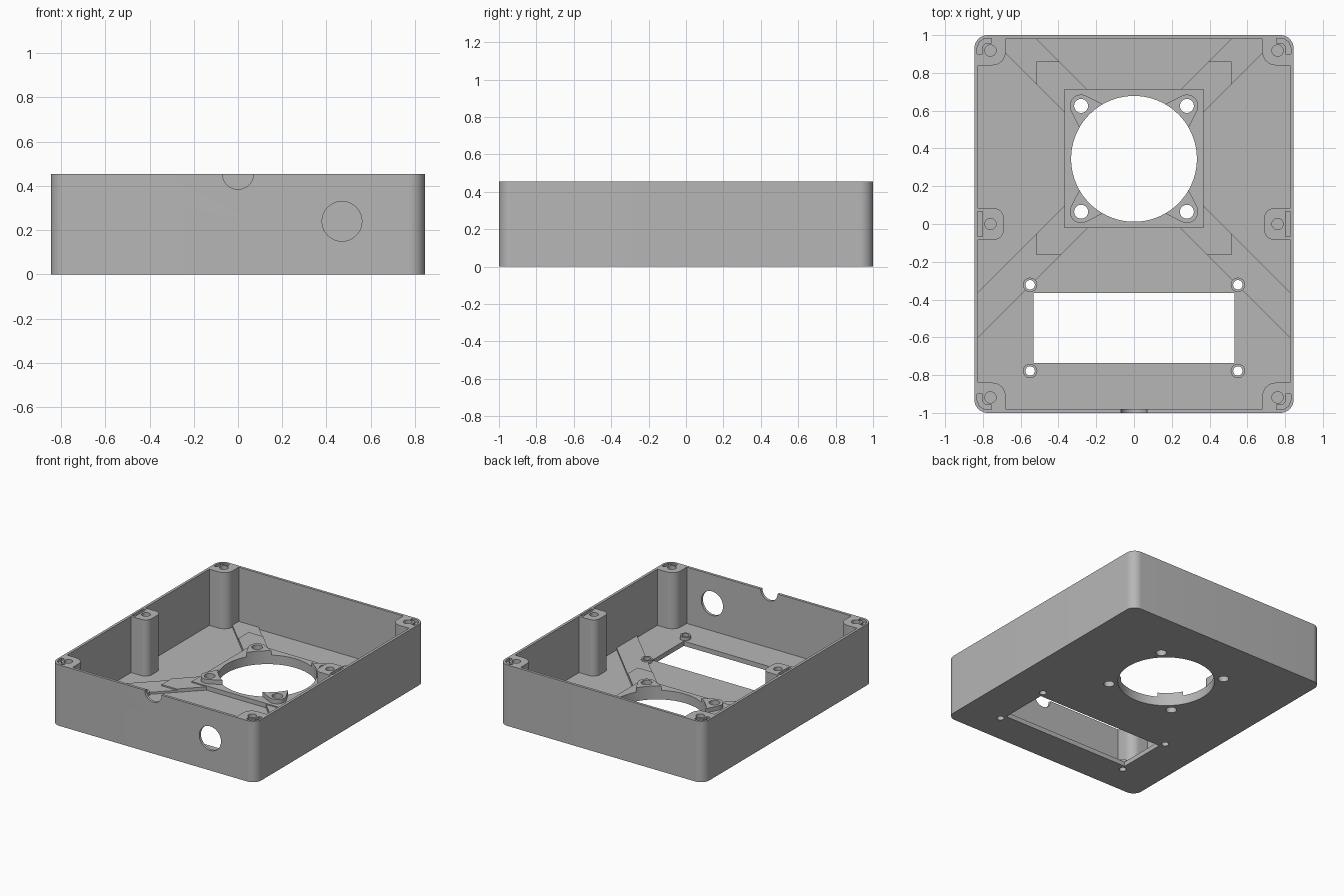
import bpy, bmesh, math
from math import sin, cos, pi

if "Cube" in bpy.data.objects:
    bpy.data.objects.remove(bpy.data.objects["Cube"])

mat = bpy.data.materials.new("plain_grey")
mat.diffuse_color = (0.47, 0.47, 0.47, 1)
mat.use_nodes = True
mat.node_tree.nodes["Principled BSDF"].inputs["Base Color"].default_value = mat.diffuse_color

H, FLOOR = 0.455, 0.035
FAN_Y, FAN_R = 0.345, 0.333


def prism(name, outline, z0, z1):
    """Extrude a counter-clockwise outline from z0 to z1."""
    bm = bmesh.new()
    base = bm.faces.new([bm.verts.new((x, y, z0)) for x, y in outline])
    top = bmesh.ops.extrude_face_region(bm, geom=[base])["geom"]
    for v in top:
        if isinstance(v, bmesh.types.BMVert):
            v.co.z = z1
    bmesh.ops.recalc_face_normals(bm, faces=bm.faces)
    me = bpy.data.meshes.new(name)
    bm.to_mesh(me)
    bm.free()
    me.materials.append(mat)
    ob = bpy.data.objects.new(name, me)
    bpy.context.collection.objects.link(ob)
    return ob


def circle(x, y, r, n=32):
    return [(x + r * cos(2 * pi * i / n), y + r * sin(2 * pi * i / n)) for i in range(n)]


def rounded(x0, x1, y0, y1, radii, n=8):
    """Rectangle with radii for the corners (+x+y, -x+y, -x-y, +x-y)."""
    pts = []
    corners = [(x1, y1, -1, -1), (x0, y1, 1, -1), (x0, y0, 1, 1), (x1, y0, -1, 1)]
    for k, ((x, y, sx, sy), r) in enumerate(zip(corners, radii)):
        if r == 0:
            pts.append((x, y))
            continue
        for i in range(n + 1):
            a = (k + i / n) * pi / 2
            pts.append((x + sx * r + r * cos(a), y + sy * r + r * sin(a)))
    return pts


def mirror(pts, sx, sy):
    out = [(x * sx, y * sy) for x, y in pts]
    return out if sx * sy > 0 else out[::-1]


def combine(target, tool, op, keep=False):
    m = target.modifiers.new("b", "BOOLEAN")
    m.operation, m.object, m.solver = op, tool, "EXACT"
    bpy.context.view_layer.objects.active = target
    bpy.ops.object.modifier_apply(modifier="b")
    if not keep:
        bpy.data.objects.remove(tool)


SIDES = [(sx, sy) for sx in (1, -1) for sy in (1, -1)]
CAVITY = rounded(-0.825, 0.825, -0.98, 0.98, [0.05] * 4)

# open case with thin walls
case = prism("case", rounded(-0.845, 0.845, -1, 1, [0.07] * 4, 12), 0, H)
combine(case, prism("cavity", CAVITY, FLOOR, H + 0.1), "DIFFERENCE")

# lid screw posts: four corners and two side middles
corner = rounded(0.68, 0.832, 0.84, 0.987, (0.05, 0, 0.07, 0))
middle = rounded(0.69, 0.835, -0.083, 0.083, (0, 0.05, 0.05, 0))
posts = [mirror(corner, sx, sy) for sx, sy in SIDES] + [mirror(middle, s, 1) for s in (1, -1)]
for p in posts:
    combine(case, prism("post", p, 0.02, H), "UNION")

# screw holes and locating slots in the post tops
slot = [(0.83, 0.90), (0.83, 0.935), (0.818, 0.965), (0.79, 0.982), (0.755, 0.982),
        (0.755, 0.957), (0.785, 0.957), (0.803, 0.94), (0.803, 0.90)]
for sx, sy in SIDES:
    combine(case, prism("slot", mirror(slot, sx, sy), H - 0.02, H + 0.1), "DIFFERENCE")
    combine(case, prism("hole", circle(sx * 0.76, sy * 0.918, 0.03, 24), 0.2, H + 0.1), "DIFFERENCE")
for s in (1, -1):
    combine(case, prism("slot", mirror(rounded(0.803, 0.829, -0.065, 0.065, [0] * 4), s, 1),
                        H - 0.02, H + 0.1), "DIFFERENCE")
    combine(case, prism("hole", circle(s * 0.76, 0, 0.03, 24), 0.2, H + 0.1), "DIFFERENCE")

# cable hole and rim notch in the front wall
for x, z, r in ((0.47, 0.24, 0.09), (0, H, 0.07)):
    c = prism("wall_hole", circle(x, -z, r, 40), 0.9, 1.1)
    c.rotation_euler.x = pi / 2          # (x, y, z) -> (x, -z, y)
    for v in c.data.vertices:
        v.co.y = -v.co.y
    c.data.flip_normals()
    bpy.context.view_layer.update()
    combine(case, c, "DIFFERENCE")

parts = [case]

# diagonal ribs below the fan, with a raised inner step
cavity = prism("rib_limit", CAVITY, 0, H)
square = prism("step_limit", rounded(-0.515, 0.515, -0.165, 0.86, [0] * 4), 0, H)
for name, top, limit in (("rib", 0.05, cavity), ("rib_step", 0.06, square)):
    for s in (1, -1):
        bar = [(1.3 * a - s * 0.085 * b * s, 0.085 * b) for a, b in ((-1, -1), (1, -1), (1, 1), (-1, 1))]
        bar = [(1.3 * a, 0.085 * b) for a, b in ((-1, -1), (1, -1), (1, 1), (-1, 1))]
        c, d = cos(pi / 4), s * sin(pi / 4)
        bar = [(u * c - v * d, FAN_Y + u * d + v * c) for u, v in bar]
        rib = prism(name, bar, 0.015, top)
        combine(rib, limit, "INTERSECT", keep=True)
        parts.append(rib)
bpy.data.objects.remove(cavity)
bpy.data.objects.remove(square)

# square fan platform
parts.append(prism("fan_platform", rounded(-0.368, 0.368, -0.022, 0.714, [0] * 4), 0.015, 0.068))

# wedge shaped fan bosses
arc = [math.radians(-72 + 144 * i / 16) for i in range(17)]
wedge = [(0.28, -0.101)] + [(0.396 + 0.06 * cos(a), 0.06 * sin(a)) for a in arc] + [(0.28, 0.101)]
for k in range(4):
    a = pi / 4 + k * pi / 2
    parts.append(prism("fan_boss", [(u * cos(a) - v * sin(a), FAN_Y + u * sin(a) + v * cos(a))
                                    for u, v in wedge], 0.015, 0.1))

# display bosses
SCREEN = [(sx * 0.55, y) for sx in (1, -1) for y in (-0.322, -0.778)]
for x, y in SCREEN:
    parts.append(prism("display_boss", circle(x, y, 0.038), 0.015, 0.06))

# openings through the floor and everything standing on it
openings = [circle(0, FAN_Y, FAN_R, 72), rounded(-0.533, 0.533, -0.735, -0.365, [0] * 4)]
openings += [circle(sx * 0.28, FAN_Y + sy * 0.28, 0.037, 24) for sx, sy in SIDES]
openings += [circle(x, y, 0.025, 24) for x, y in SCREEN]
for o in openings:
    cutter = prism("opening", o, -0.1, 0.2)
    xs, ys = [p[0] for p in o], [p[1] for p in o]
    for ob in parts:
        px = [v.co.x for v in ob.data.vertices]
        py = [v.co.y for v in ob.data.vertices]
        if min(px) < max(xs) and max(px) > min(xs) and min(py) < max(ys) and max(py) > min(ys):
            combine(ob, cutter, "DIFFERENCE", keep=True)
    bpy.data.objects.remove(cutter)

# smooth the curved walls, keep edges sharp
bpy.ops.object.select_all(action="DESELECT")
for ob in parts:
    ob.select_set(True)
bpy.context.view_layer.objects.active = case
bpy.ops.object.shade_smooth_by_angle(angle=math.radians(30))
